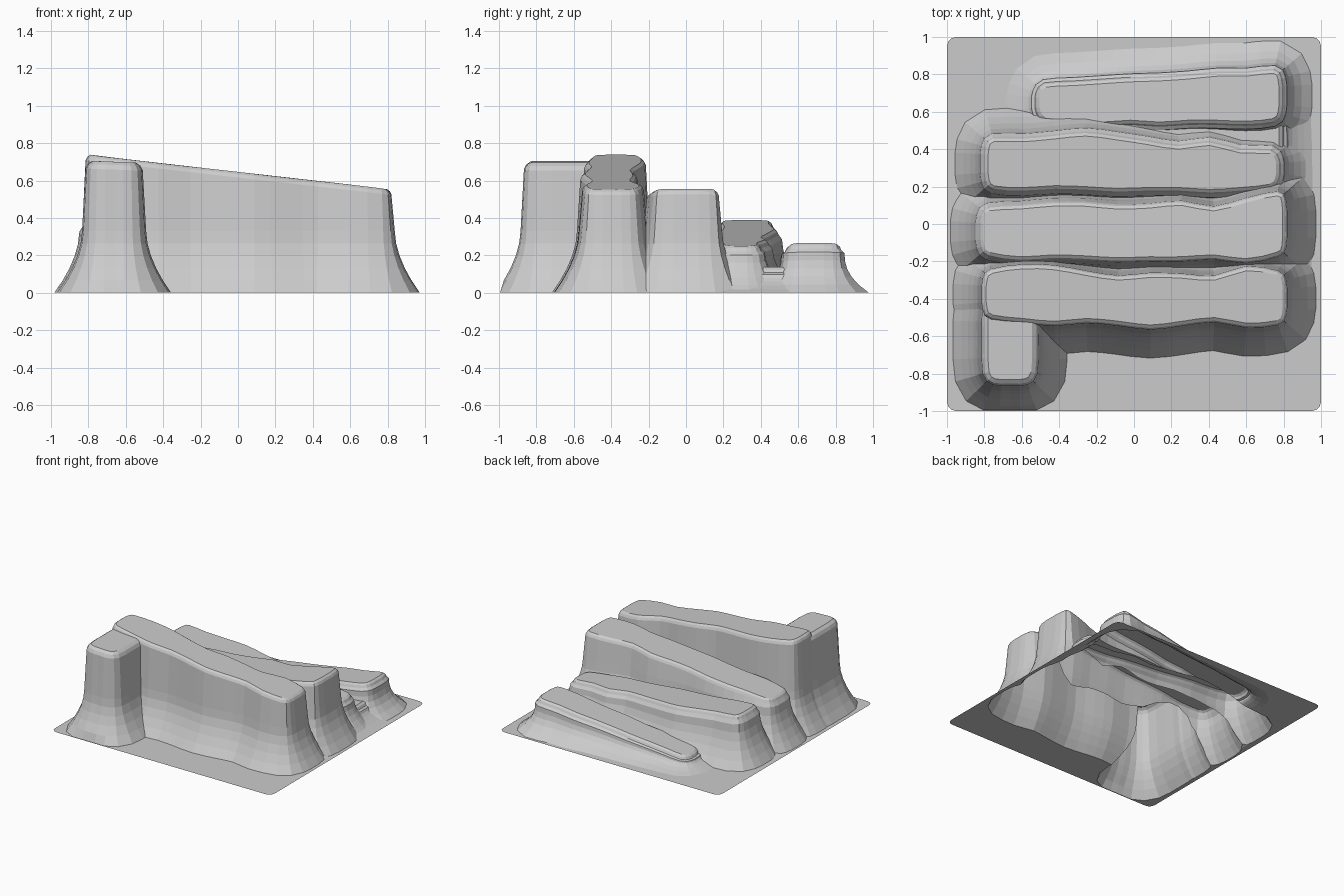
import bpy, bmesh, math
from mathutils import Vector

if "Cube" in bpy.data.objects:
    bpy.data.objects.remove(bpy.data.objects["Cube"])


def outline(x0, x1, front, back, r=0.05):
    """Closed wavy outline, counter-clockwise: front edge, right end, back edge, left end."""
    def edge(ys):
        n = len(ys) - 1
        return [Vector((x0 + r + (x1 - x0 - 2 * r) * i / n, y)) for i, y in enumerate(ys)]
    pts = edge(front)
    f, b = front[-1], back[-1]
    pts += [Vector((x1 - 0.006, f + r)), Vector((x1, (f + b) / 2)), Vector((x1 - 0.006, b - r))]
    pts += edge(back)[::-1]
    f, b = front[0], back[0]
    pts += [Vector((x0 + 0.006, b - r)), Vector((x0, (f + b) / 2)), Vector((x0 + 0.006, f + r))]
    # smooth midpoints, kept straight where neighbouring spans differ a lot
    n, out = len(pts), []
    for i in range(n):
        p0, p1, p2, p3 = (pts[(i + k) % n] for k in (-1, 0, 1, 2))
        spans = [(p1 - p0).length, (p2 - p1).length, (p3 - p2).length]
        mid = (p1 + p2) / 2
        if max(spans) < 3.2 * min(spans):
            mid = (p1 + p2) * 0.5625 - (p0 + p3) * 0.0625
        out += [p1, mid]
    return out


def loft(name, pts, z_left, z_right, power=1.8, chamfer=0.025):
    """Steep block with a sloping, chamfered top and a flared foot."""
    n = len(pts)
    x0, x1 = min(p.x for p in pts), max(p.x for p in pts)
    normals = []
    for i in range(n):
        a = (pts[(i + 1) % n] - pts[i]).normalized()
        b = (pts[i] - pts[i - 1]).normalized()
        t = (a + b).normalized()
        normals.append(Vector((t.y, -t.x)))

    def clamp(v):
        return max(-0.994, min(0.994, v))

    steps = (0.0, 0.2, 0.4, 0.6, 0.8, 1.0)
    bm = bmesh.new()
    columns = []
    for p, nrm in zip(pts, normals):
        top = z_left + (z_right - z_left) * (p.x - x0) / (x1 - x0)
        drop = chamfer * 1.2
        waist = min(0.33, (top - drop) * 0.92)
        prof = [(-chamfer, top), (-chamfer * 0.35, top - drop * 0.4), (0.0, top - drop)]
        prof += [(0.018 + 0.134 * u ** power, waist * (1 - u)) for u in steps]
        prof += [(0.152, -0.05)]
        col = []
        for off, z in prof:
            q = p + nrm * off
            col.append(bm.verts.new((clamp(q.x), clamp(q.y), z)))
        columns.append(col)
    for i in range(n):
        a, b = columns[i], columns[(i + 1) % n]
        for k in range(len(a) - 1):
            bm.faces.new((a[k], a[k + 1], b[k + 1], b[k]))
    bm.faces.new([c[0] for c in columns])
    bm.faces.new([c[-1] for c in reversed(columns)])
    return finish(name, bm)


def finish(name, bm):
    bmesh.ops.recalc_face_normals(bm, faces=bm.faces[:])
    me = bpy.data.meshes.new(name)
    bm.to_mesh(me)
    bm.free()
    ob = bpy.data.objects.new(name, me)
    bpy.context.collection.objects.link(ob)
    return ob


# Base sheet with rounded corners (temporarily thick so it can be fused)
bm = bmesh.new()
ring, r = [], 0.05
for k, (sx, sy) in enumerate(((1, 1), (-1, 1), (-1, -1), (1, -1))):
    for j in range(4):
        a = math.radians(90 * k + 30 * j)
        ring.append(bm.verts.new((sx * (1 - r) + r * math.cos(a), sy * (1 - r) + r * math.sin(a), 0)))
face = bm.faces.new(ring)
ext = bmesh.ops.extrude_face_region(bm, geom=[face])
for v in ext["geom"]:
    if isinstance(v, bmesh.types.BMVert):
        v.co.z = -0.1
base = finish("terraced_ramp_terrain", bm)

# Four zigzag ramps, the start pillar and a low core that fills the valleys
parts = [
    loft("first_ramp", outline(-0.815, 0.82,
         [-.51, -.53, -.545, -.53, -.545, -.565, -.545, -.525, -.555, -.54],
         [-.24, -.215, -.22, -.25, -.275, -.26, -.265, -.275, -.225, -.25]), 0.738, 0.553),
    loft("second_ramp", outline(-0.83, 0.82,
         [-.175, -.2, -.19, -.195, -.205, -.2, -.2, -.19, -.21, -.175],
         [.095, .105, .12, .12, .105, .11, .125, .095, .14, .175]), 0.385, 0.555),
    loft("third_ramp", outline(-0.805, 0.785,
         [.18, .17, .18, .175, .165, .17, .17, .16, .17, .19],
         [.465, .465, .48, .495, .475, .45, .425, .445, .405, .40]), 0.388, 0.25),
    loft("fourth_ramp", outline(-0.53, 0.80,
         [.545, .53, .52, .53, .52, .53, .53, .525, .54],
         [.755, .765, .775, .785, .79, .80, .815, .815, .83]), 0.09, 0.266, 2.4),
    loft("start_pillar", outline(-0.815, -0.51,
         [-.86, -.865, -.86], [-.38, -.38, -.38], 0.06), 0.705, 0.695, 1.8, 0.035),
    loft("valley_core", outline(-0.803, 0.803,
         [-.48, -.48, -.48], [.44, .56, .735], 0.06), 0.12, 0.137, 1.6),
]

# Fuse everything into one terrain shell
bpy.context.view_layer.objects.active = base
for p in parts:
    m = base.modifiers.new("fuse", "BOOLEAN")
    m.operation = "UNION"
    m.solver = "EXACT"
    m.use_self = True
    m.object = p
    bpy.ops.object.modifier_apply(modifier=m.name)
for p in parts:
    bpy.data.objects.remove(p, do_unlink=True)

# Open the underside: keep only the upper sheet
bm = bmesh.new()
bm.from_mesh(base.data)
low = [f for f in bm.faces if f.calc_center_median().z < -0.001]
bmesh.ops.delete(bm, geom=low, context="FACES")
bm.to_mesh(base.data)
bm.free()
